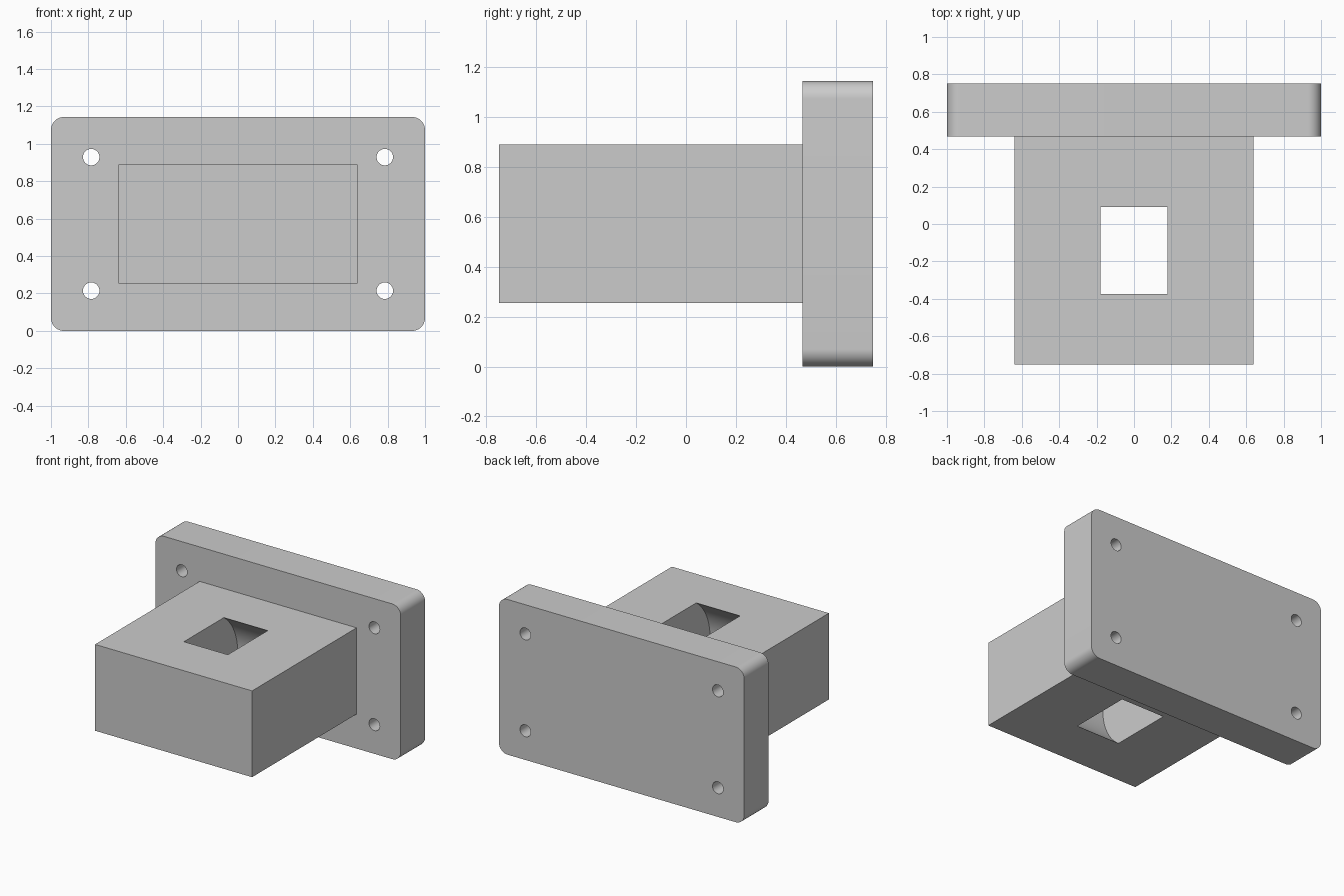
import bpy, bmesh
from math import sin, cos, pi, radians

if "Cube" in bpy.data.objects:
    bpy.data.objects.remove(bpy.data.objects["Cube"])

MID = 0.572  # mid height of the whole part


def select(obj):
    bpy.ops.object.select_all(action='DESELECT')
    obj.select_set(True)
    bpy.context.view_layer.objects.active = obj


def box(name, x, y, z):
    """Box from three (min, max) ranges."""
    bpy.ops.mesh.primitive_cube_add(size=1, location=[sum(r) / 2 for r in (x, y, z)])
    obj = bpy.context.object
    obj.name = name
    obj.scale = [r[1] - r[0] for r in (x, y, z)]
    bpy.ops.object.transform_apply(location=True, rotation=True, scale=True)
    return obj


def cylinder(name, radius, length, location, rotation, sides):
    bpy.ops.mesh.primitive_cylinder_add(vertices=sides, radius=radius, depth=length,
                                        location=location, rotation=rotation)
    bpy.context.object.name = name
    return bpy.context.object


def rounded_plate(name, half_x, half_z, radius, y0, y1, steps=12):
    """Rounded rectangle in the xz plane, extruded along y."""
    bm = bmesh.new()
    verts = []
    for i, (sx, sz) in enumerate([(1, 1), (-1, 1), (-1, -1), (1, -1)]):
        for k in range(steps + 1):
            a = (i + k / steps) * pi / 2
            verts.append(bm.verts.new((sx * (half_x - radius) + radius * cos(a), y0,
                                       MID + sz * (half_z - radius) + radius * sin(a))))
    face = bm.faces.new(verts)
    new = bmesh.ops.extrude_face_region(bm, geom=[face])['geom']
    bmesh.ops.translate(bm, vec=(0, y1 - y0, 0),
                        verts=[v for v in new if isinstance(v, bmesh.types.BMVert)])
    bmesh.ops.recalc_face_normals(bm, faces=bm.faces)
    mesh = bpy.data.meshes.new(name)
    bm.to_mesh(mesh)
    bm.free()
    obj = bpy.data.objects.new(name, mesh)
    bpy.context.collection.objects.link(obj)
    return obj


def combine(target, tool, operation):
    select(target)
    mod = target.modifiers.new(operation.lower(), 'BOOLEAN')
    mod.operation, mod.solver, mod.object = operation, 'EXACT', tool
    bpy.ops.object.modifier_apply(modifier=mod.name)
    bpy.data.objects.remove(tool, do_unlink=True)


# Mounting plate joined with the projecting block
bracket = rounded_plate("flanged_block", 1.0, 0.572, 0.07, 0.467, 0.75)
block = box("block", (-0.64, 0.64), (-0.75, 0.6), (MID - 0.318, MID + 0.318))
combine(bracket, block, 'UNION')

# Four screw holes through the plate
for sx in (-1, 1):
    for sz in (-1, 1):
        hole = cylinder("screw_hole", 0.044, 1, (sx * 0.785, 0.6, MID + sz * 0.357),
                        (pi / 2, 0, 0), 32)
        combine(bracket, hole, 'DIFFERENCE')

# Wheel-shaped slot lying across the block, open at top and bottom
slot = cylinder("wheel_slot", 0.394, 0.358, (0, -0.142, MID), (0, pi / 2, 0), 96)
combine(bracket, slot, 'DIFFERENCE')

select(bracket)
bpy.ops.object.shade_smooth_by_angle(angle=radians(30))
